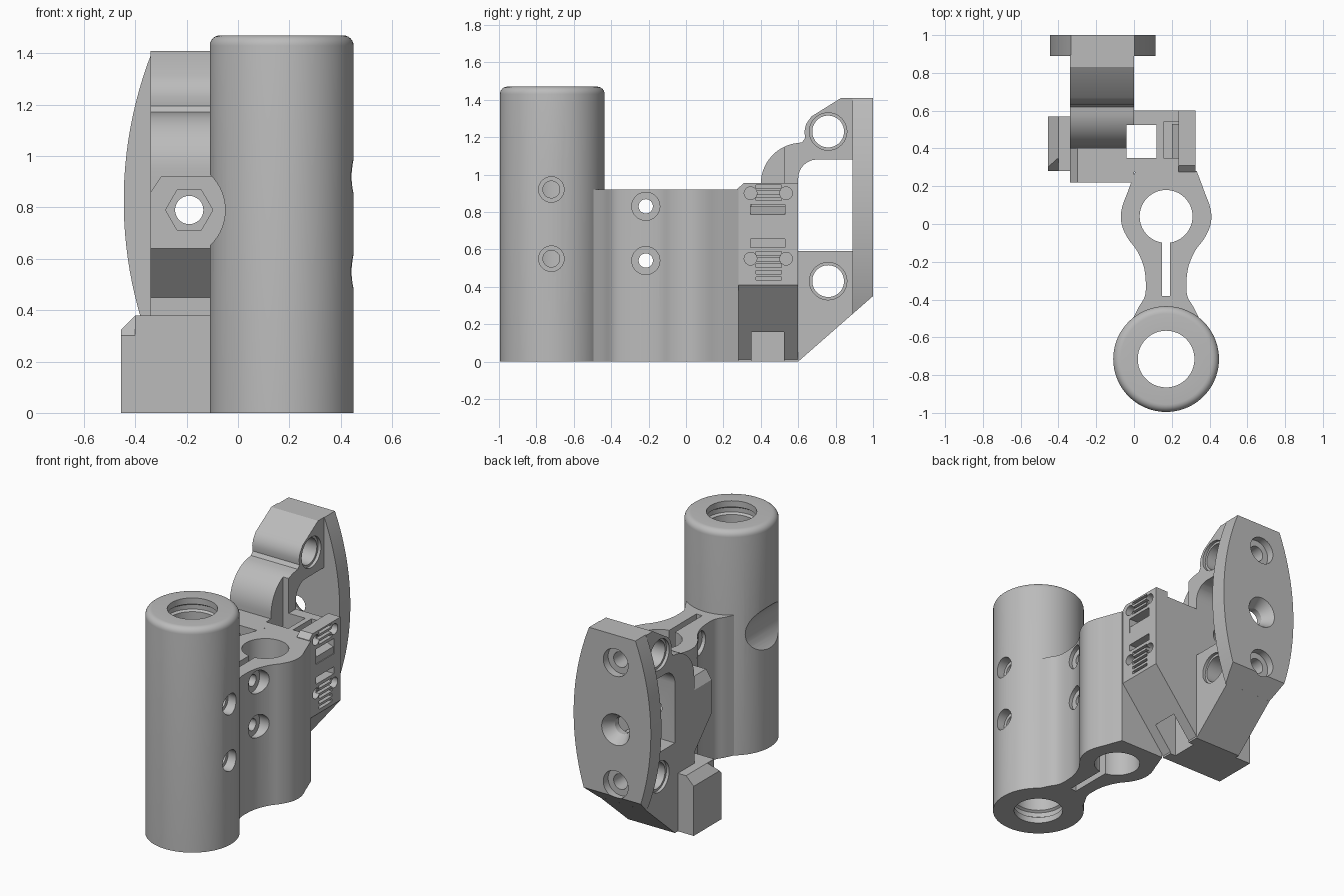
import bpy, bmesh
from math import cos, sin, pi, sqrt, radians
from mathutils import Vector

cube = bpy.data.objects.get("Cube")
if cube:
    bpy.data.objects.remove(cube, do_unlink=True)

grey = bpy.data.materials.new("plain_grey")
grey.use_nodes = True
grey.diffuse_color = (0.5, 0.5, 0.5, 1)
grey.node_tree.nodes["Principled BSDF"].inputs["Base Color"].default_value = (0.5, 0.5, 0.5, 1)

PLACE = {"X": lambda p, t: (t, p[0], p[1]),
         "Y": lambda p, t: (p[0], t, p[1]),
         "Z": lambda p, t: (p[0], p[1], t)}


def finish(name, bm):
    bmesh.ops.recalc_face_normals(bm, faces=bm.faces)
    mesh = bpy.data.meshes.new(name)
    bm.to_mesh(mesh)
    bm.free()
    mesh.materials.append(grey)
    obj = bpy.data.objects.new(name, mesh)
    bpy.context.collection.objects.link(obj)
    return obj


def prism(name, axis, pts, a, b, end_pts=None):
    """Extrude a closed 2D outline along an axis."""
    bm = bmesh.new()
    low = [bm.verts.new(PLACE[axis](p, a)) for p in pts]
    high = [bm.verts.new(PLACE[axis](p, b)) for p in (end_pts or pts)]
    bm.faces.new(low)
    bm.faces.new(high)
    n = len(pts)
    for i in range(n):
        j = (i + 1) % n
        bm.faces.new((low[i], low[j], high[j], high[i]))
    return finish(name, bm)


def arc(cx, cy, r, start, end, n):
    return [(cx + r * cos(radians(start + (end - start) * i / n)),
             cy + r * sin(radians(start + (end - start) * i / n))) for i in range(n + 1)]


def rod(axis, c, r, a, b, r_end=None, n=48):
    ring = lambda q: arc(c[0], c[1], q, 0, 360, n)[:-1]
    return prism("cutter", axis, ring(r), a, b, ring(r_end or r))


def box(x, y, z):
    return prism("cutter", "Z", [(x[0], y[0]), (x[1], y[0]), (x[1], y[1]), (x[0], y[1])], *z)


def cut(obj, cutters):
    for c in cutters:
        c.hide_render = True
        mod = obj.modifiers.new("cut", "BOOLEAN")
        mod.operation, mod.solver, mod.object = "DIFFERENCE", "EXACT", c
        bpy.context.view_layer.objects.active = obj
        bpy.ops.object.modifier_apply(modifier=mod.name)


def lathe(name, cx, cy, profile, n=72):
    bm = bmesh.new()
    rings = [[bm.verts.new((cx + r * cos(2 * pi * i / n), cy + r * sin(2 * pi * i / n), z))
              for i in range(n)] for r, z in profile]
    for k, ring in enumerate(rings):
        nxt = rings[(k + 1) % len(rings)]
        for i in range(n):
            j = (i + 1) % n
            bm.faces.new((ring[i], ring[j], nxt[j], nxt[i]))
    return finish(name, bm)


def smooth_line(pts, steps=5):
    """Catmull-Rom curve through the points."""
    p = [Vector(q) for q in [pts[0]] + pts + [pts[-1]]]
    out = []
    for a, b, c, d in zip(p, p[1:], p[2:], p[3:]):
        for k in range(steps):
            t = k / steps
            out.append(0.5 * (2 * b + (c - a) * t + (2 * a - 5 * b + 4 * c - d) * t * t
                              + (3 * b - a - 3 * c + d) * t ** 3))
    return out + [p[-1]]


# Shared dimensions
MID, TUBE_Y, SCREW_X, SCREW_Z = 0.17, -0.715, -0.19, 0.79
access = rod("Y", (-0.24, SCREW_Z), 0.19, -1.2, 0.219, n=64)
square_hole = box((-0.04, 0.12), (0.35, 0.525), (-0.1, 1.3))
under_slope = prism("cutter", "X", [(0.6, 0), (1.1, 0.4375), (1.1, -0.1), (0.6, -0.1)], -0.6, 0.6)

# Front tube with rounded top and grooved bore
tube = lathe("front_tube", MID, TUBE_Y,
             [(0.15, 0), (0.28, 0)] + arc(0.24, 1.43, 0.04, 0, 90, 6) +
             [(0.15, 1.47), (0.15, 1.43), (0.165, 1.42), (0.165, 1.39), (0.15, 1.38),
              (0.15, 0.09), (0.165, 0.08), (0.165, 0.05), (0.15, 0.04)])
tube_cuts = [access]
for z in (0.92, 0.55):
    tube_cuts += [rod("X", (-0.72, z), 0.045, MID, 0.6), rod("X", (-0.72, z), 0.068, 0.385, 0.6)]
cut(tube, tube_cuts)

# Waisted clamp with rod bore, slit and two cross bolts
half = smooth_line([(-0.5, 0.175), (-0.44, 0.145), (-0.38, 0.112), (-0.30, 0.108), (-0.22, 0.12),
                    (-0.14, 0.155), (-0.08, 0.2), (-0.02, 0.23), (0.04, 0.24), (0.10, 0.23),
                    (0.16, 0.207), (0.22, 0.185), (0.28, 0.162)])
clamp = prism("rod_clamp", "Z", [(MID + w, y) for y, w in half] +
              [(MID - w, y) for y, w in reversed(half)], 0, 0.92)
clamp_cuts = [access, rod("Z", (MID, 0.04), 0.14, -0.1, 1.1, n=64),
              box((MID - 0.021, MID + 0.021), (-0.38, 0), (-0.1, 1.1))]
for z in (0.83, 0.54):
    clamp_cuts += [rod("X", (-0.215, z), 0.038, -0.2, 0.6),
                   rod("X", (-0.215, z), 0.075, 0.255, 0.6),
                   rod("X", (-0.215, z), 0.075, -0.2, 0.085)]
cut(clamp, clamp_cuts)

# Carriage body with the rear arm, in side profile
body = prism("carriage_arm", "X",
             [(0.28, 0), (0.6, 0), (0.895, 0.258), (0.895, 1.41), (0.83, 1.41), (0.67, 1.31),
              (0.642, 1.27), (0.633, 1.23), (0.637, 1.195), (0.62, 1.172)] +
             arc(0.62, 0.95, 0.22, 95, 180, 14) +
             [(0.4, 0.92), (0.22, 0.92), (0.22, 0.64), (0.4, 0.45), (0.4, 0.38), (0.28, 0.38)],
             -0.34, 0)
window = prism("cutter", "X", [(0.6, 0.59), (0.89, 0.59), (0.89, 1.08)] +
               arc(0.7, 0.98, 0.1, 90, 180, 8), -0.5, 0.2)
body_cuts = [window, square_hole,
             rod("Y", (SCREW_X, SCREW_Z), 0.055, 0.1, 1.1),
             rod("Y", (SCREW_X, SCREW_Z), 0.092, 0.1, 0.34, n=6),
             prism("cutter", "Y", [(-0.36, 0.83), (-0.30, 0.92), (-0.30, 0.93), (-0.36, 0.93)],
                   0.1, 0.399)]
for z in (1.23, 0.43):
    body_cuts += [rod("X", (0.76, z), 0.085, -0.5, 0.2), rod("X", (0.76, z), 0.1, -0.02, 0.2),
                  rod("X", (0.76, z), 0.1, -0.5, -0.32), rod("Y", (SCREW_X, z), 0.05, 0.76, 1.1)]
cut(body, body_cuts)

# Barrel-shaped back plate with three recessed screws
R, ZC, PX = 1.585, 0.825, -0.165
edge = [(0.28 - R + sqrt(R * R - (z - ZC) ** 2), z)
        for z in [0.2 + 1.21 * i / 24 for i in range(25)]]
plate = prism("back_plate", "Y", [(PX + w, z) for w, z in edge] +
              [(PX - w, z) for w, z in reversed(edge)], 0.89, 1.0)
plate_cuts = [under_slope, rod("Y", (SCREW_X, SCREW_Z), 0.055, 0.8, 1.1),
              rod("Y", (SCREW_X, SCREW_Z), 0.055, 0.93, 1.005, 0.105)]
for z in (1.23, 0.43):
    plate_cuts += [rod("Y", (SCREW_X, z), 0.05, 0.8, 1.1), rod("Y", (SCREW_X, z), 0.09, 0.95, 1.1)]
cut(plate, plate_cuts)

# Belt holder block with sloped underside
belt = prism("belt_block", "Y", [(-0.01, 0), (0.325, 0.41), (0.325, 0.955), (0.235, 0.955),
                                 (0.235, 0.92), (-0.01, 0.92)], 0.275, 0.6)
belt_cuts = [square_hole,
             prism("cutter", "X", [(0.26, 0.91), (0.315, 0.96), (0.26, 0.97)], 0.1, 0.4),
             box((0.155, 0.235), (0.35, 0.54), (0.74, 1.1)),
             box((0.2, 0.4), (0.345, 0.53), (0.74, 0.84)),
             box((0.2, 0.4), (0.345, 0.53), (0.61, 0.655))]
for z in (0.90, 0.55):
    belt_cuts += [rod("X", (y, z), 0.034, 0.25, 0.4, n=24) for y in (0.345, 0.535)]
for z in [0.435 + 0.034 * i for i in range(5)] + [0.86, 0.893, 0.926]:
    belt_cuts.append(box((0.3, 0.4), (0.375, 0.51), (z, z + 0.018)))
cut(belt, belt_cuts)

# Sloped ledge inside the belt slot
prism("belt_ledge", "Y", [(0.2, 0.74), (0.32, 0.74), (0.32, 0.785), (0.2, 0.83)], 0.345, 0.53)

# Side foot with chamfered top
foot = prism("side_foot", "Y", [(-0.455, 0), (-0.335, 0), (-0.335, 0.38), (-0.4, 0.38),
                                (-0.455, 0.325)], 0.28, 0.57)
cut(foot, [prism("cutter", "X", [(0.27, 0.29), (0.36, 0.39), (0.27, 0.39)], -0.6, -0.401)])

# Remove cutters and shade
for obj in list(bpy.data.objects):
    if obj.name.startswith("cutter"):
        bpy.data.objects.remove(obj, do_unlink=True)
bpy.ops.object.select_all(action="DESELECT")
for obj in bpy.context.collection.objects:
    if obj.type == "MESH":
        obj.select_set(True)
        bpy.context.view_layer.objects.active = obj
bpy.ops.object.shade_smooth_by_angle(angle=radians(30))
